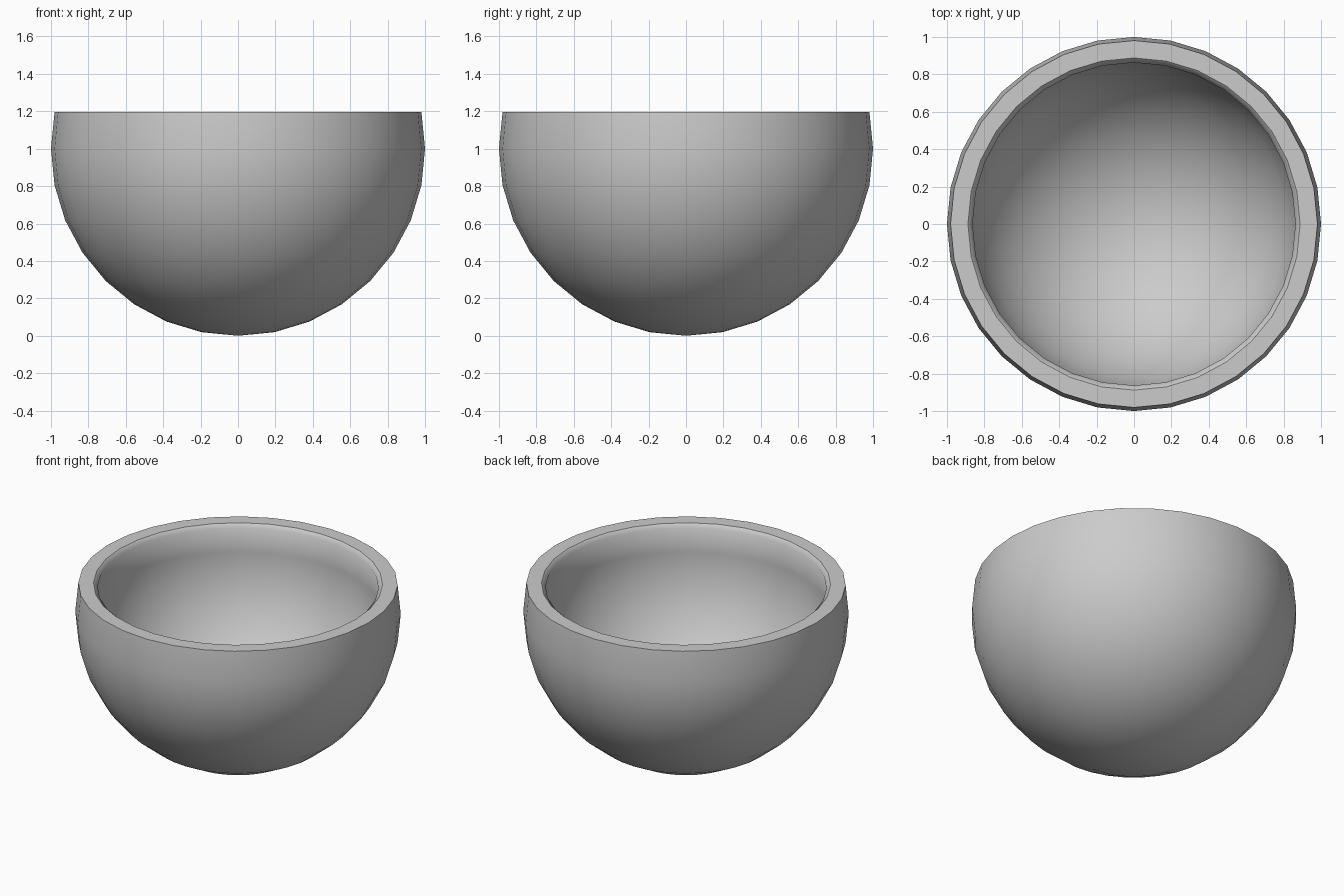
import bpy, bmesh
from math import sin, cos, pi, radians

if "Cube" in bpy.data.objects:
    bpy.data.objects.remove(bpy.data.objects["Cube"])

SEG = 32
STEP = 2 * pi / SEG
CENTRE, OUTER, INNER = 1.0, 1.0, 0.88
RIM = 9  # ring index of the rim, one ring above the equator


def arc(radius, steps):
    """Points (r, z) on a sphere section, one per ring."""
    return [(radius * sin(i * STEP), CENTRE - radius * cos(i * STEP)) for i in steps]


# Bowl profile: outer shell, flat rim with small inner chamfer, inner shell
outer = arc(OUTER, range(0, RIM + 1))
lip = [(0.888, outer[-1][1])]
inner = arc(INNER, range(RIM, -1, -1))
profile = outer + lip + inner

bm = bmesh.new()
verts = [bm.verts.new((r, 0, z)) for r, z in profile]
edges = [bm.edges.new(pair) for pair in zip(verts, verts[1:])]
bmesh.ops.spin(bm, geom=verts + edges, cent=(0, 0, 0), axis=(0, 0, 1),
               angle=2 * pi, steps=SEG)
bmesh.ops.remove_doubles(bm, verts=bm.verts, dist=1e-4)
bmesh.ops.dissolve_degenerate(bm, edges=bm.edges, dist=1e-4)
bmesh.ops.recalc_face_normals(bm, faces=bm.faces)

mesh = bpy.data.meshes.new("bowl")
bm.to_mesh(mesh)
bm.free()
bowl = bpy.data.objects.new("bowl", mesh)
bpy.context.collection.objects.link(bowl)

# Smooth walls, crisp outer rim edge
bpy.context.view_layer.objects.active = bowl
bowl.select_set(True)
bpy.ops.object.shade_smooth_by_angle(angle=radians(60))
# Flat rim top
for p in mesh.polygons:
    if min(mesh.vertices[v].co.z for v in p.vertices) > outer[-1][1] - 1e-3:
        p.use_smooth = False
